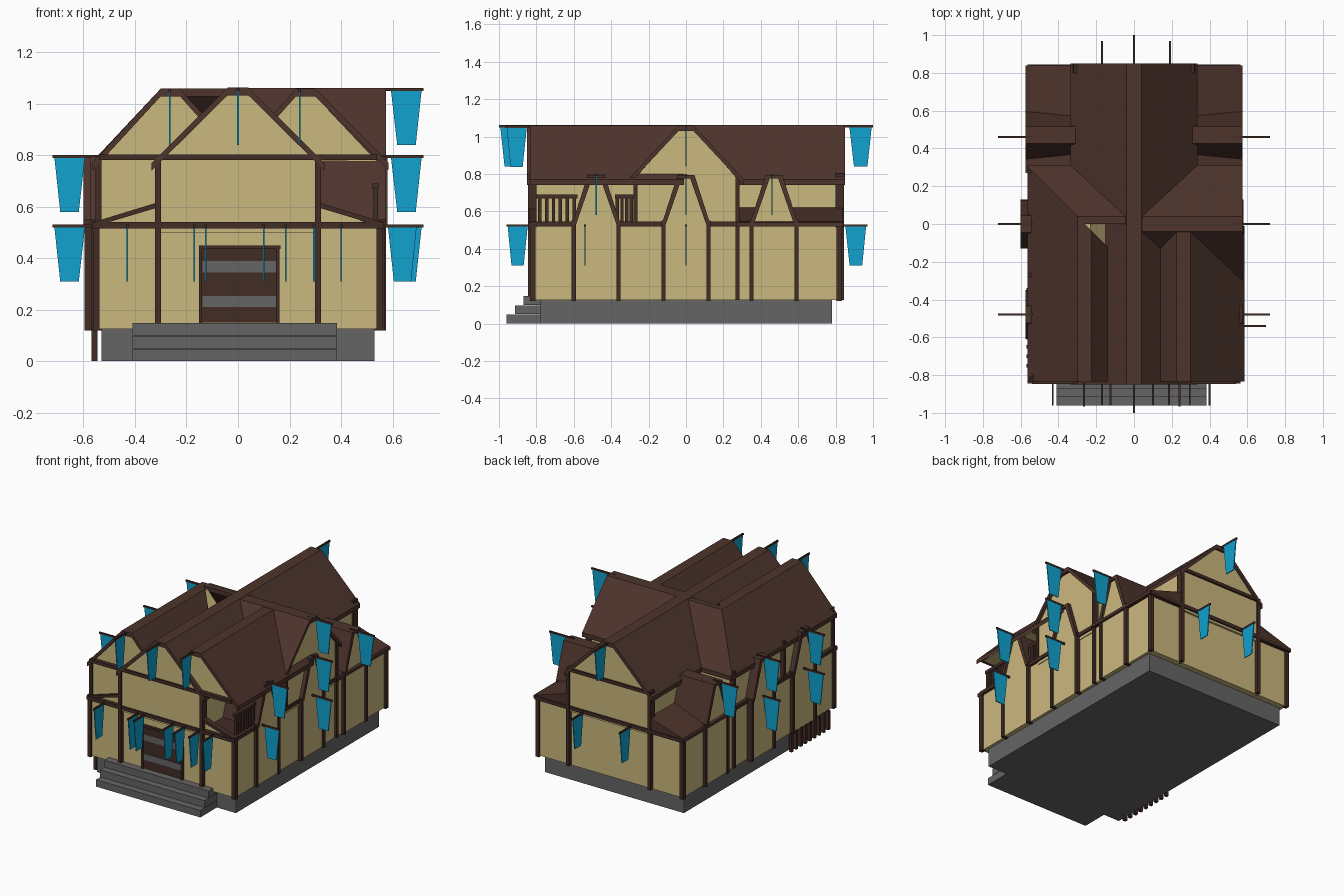
import bpy, bmesh
from mathutils import Vector

if "Cube" in bpy.data.objects:
    bpy.data.objects.remove(bpy.data.objects["Cube"])


def material(name, rgb):
    m = bpy.data.materials.new(name)
    m.use_nodes = True
    m.diffuse_color = (*rgb, 1)
    bsdf = m.node_tree.nodes["Principled BSDF"]
    bsdf.inputs["Base Color"].default_value = (*rgb, 1)
    bsdf.inputs["Roughness"].default_value = 0.9
    return m


PLASTER = material("plaster", (0.6, 0.48, 0.21))
ROOF = material("roof brown", (0.075, 0.034, 0.025))
TIMBER = material("timber brown", (0.055, 0.025, 0.019))
STONE = material("stone grey", (0.13, 0.13, 0.13))
CLOTH = material("banner blue", (0.005, 0.36, 0.62))


def prism(name, mat, axis, profile, a, b, cut=None):
    """Extrude a (u, z) profile from a to b along x or y, with an optional clipping plane."""
    def place(u, t, z):
        return (u, t, z) if axis == "y" else (t, u, z)
    bm = bmesh.new()
    face = bm.faces.new([bm.verts.new(place(u, a, z)) for u, z in profile])
    out = bmesh.ops.extrude_face_region(bm, geom=[face])
    moved = [g for g in out["geom"] if isinstance(g, bmesh.types.BMVert)]
    bmesh.ops.translate(bm, verts=moved, vec=place(0, b - a, 0))
    if cut:
        bmesh.ops.bisect_plane(bm, geom=bm.verts[:] + bm.edges[:] + bm.faces[:],
                               plane_co=cut[0], plane_no=cut[1], clear_outer=True)
    bmesh.ops.recalc_face_normals(bm, faces=bm.faces)
    mesh = bpy.data.meshes.new(name)
    bm.to_mesh(mesh)
    bm.free()
    mesh.materials.append(mat)
    obj = bpy.data.objects.new(name, mesh)
    bpy.context.collection.objects.link(obj)
    return obj


def box(name, mat, x0, x1, y0, y1, z0, z1):
    return prism(name, mat, "y", [(x0, z0), (x1, z0), (x1, z1), (x0, z1)], y0, y1)


def shell(name, axis, line, a, b, drop=0.03, inset=0.0, cut=None, mat=ROOF):
    """Roof skin that follows a profile line."""
    mid = (line[0][0] + line[-1][0]) / 2
    inner = [(u + (inset if u < mid else -inset), z - drop) for u, z in line]
    if inset:
        inner[0], inner[-1] = (inner[0][0], line[0][1]), (inner[-1][0], line[-1][1])
    return prism(name, mat, axis, line + inner[::-1], a, b, cut)


def gable(half, eave, top, flat=0.04, centre=0.0):
    return [(centre - half, eave), (centre - flat, top), (centre + flat, top), (centre + half, eave)]


def walls_under(line, floor):
    return [(line[0][0], floor)] + line + [(line[-1][0], floor)]


# Stone base and steps
box("stone_base", STONE, -0.53, 0.53, -0.78, 0.78, 0, 0.13)
for i in range(3):
    box("front_step", STONE, -0.41, 0.385, -0.96 + i * 0.045, -0.77, i * 0.05, (i + 1) * 0.05 - 0.002)

# Plaster walls
box("lower_walls", PLASTER, -0.55, 0.55, -0.82, 0.82, 0.125, 0.53)
prism("main_upper_walls", PLASTER, "y", walls_under(gable(0.31, 0.775, 1.04), 0.5), -0.835, 0.835)
prism("right_wing_walls", PLASTER, "x", walls_under(gable(0.27, 0.78, 1.04), 0.5), 0, 0.555)
left_profile = [(-0.54, 0.775), (-0.29, 1.04), (-0.23, 1.04), (0, 0.78)]
prism("left_upper_walls", PLASTER, "y", walls_under(left_profile, 0.5), -0.82, 0)
box("left_rear_walls", PLASTER, -0.54, -0.2, -0.01, 0.28, 0.5, 0.775)
prism("right_front_gable", PLASTER, "y", [(-u, z) for u, z in left_profile], -0.82, -0.2)
prism("balcony_parapet", PLASTER, "y", [(0.3, 0.52), (0.55, 0.52), (0.3, 0.61)], -0.82, -0.8)
box("balcony_floor", TIMBER, 0.3, 0.55, -0.8, -0.27, 0.525, 0.535)

# Roofs
shell("main_roof", "y", gable(0.335, 0.77, 1.062), -0.85, 0.85)
shell("right_wing_roof", "x", gable(0.31, 0.77, 1.06), 0, 0.575)
hip = Vector((-0.3, 0.04, 0))
side_line = [(-0.565, 0.77), (-0.3, 1.058), (-0.225, 1.058), (-0.04, 0.85)]
shell("left_front_roof", "y", side_line, -0.835, 0.31, cut=(hip, (1, 1, 0)))
shell("left_hip_roof", "x", [(0, 1.058), (0.04, 1.058), (0.31, 0.77)], -0.56, 0, cut=(hip, (-1, -1, 0)))
shell("right_front_roof", "y", [(0.02 - u if u < -0.5 else -u, z) for u, z in side_line], -0.835, -0.01)
for s in (-1, 1):
    prism("rear_side_roof", ROOF, "y",
          [(s * 0.3, 0.53), (s * 0.575, 0.52), (s * 0.575, 0.54), (s * 0.3, 0.625)], 0.27, 0.84)


# Steep side gables
def side_gable(s, y, reach):
    prism("side_gable_wall", PLASTER, "x", walls_under(gable(0.115, 0.53, 0.775, 0.035, y), 0.125),
          s * 0.3, s * reach)
    shell("side_gable_roof", "x", gable(0.13, 0.53, 0.795, 0.045, y), s * 0.31, s * (reach + 0.015),
          0.02, 0.022)
    for d in (-0.12, 0.12):
        x = sorted((s * (reach - 0.03), s * (reach + 0.01)))
        box("side_gable_post", TIMBER, *x, y + d - 0.011, y + d + 0.011, 0.12, 0.55)


for s in (-1, 1):
    for y in (-0.48, 0.47):
        side_gable(s, y, 0.56)
side_gable(1, 0, 0.565)
side_gable(-1, 0, 0.585)

# Timber frame on the two ends
for s in (-1, 1):
    def y_range(d0, d1):
        return sorted((s * d0, s * d1))
    box("end_low_beam", TIMBER, -0.565, 0.565, *y_range(0.8, 0.845), 0.515, 0.54)
    box("end_high_beam", TIMBER, -0.54 if s < 0 else -0.32, 0.54 if s < 0 else 0.32,
        *y_range(0.8, 0.848), 0.78, 0.802)
    for x in (-0.31, 0.31):
        box("end_post", TIMBER, x - 0.012, x + 0.012, *y_range(0.8, 0.846), 0.125, 0.79)
    for x in (-0.55, 0.55):
        box("corner_post", TIMBER, x - 0.013, x + 0.013, *y_range(0.805, 0.835), 0.12, 0.53)
        t = 1 if x > 0 else -1
        prism("end_brace", TIMBER, "y",
              [(t * 0.31, 0.597), (t * 0.56, 0.522), (t * 0.56, 0.54), (t * 0.31, 0.617)], s * 0.8, s * 0.84)
box("left_front_upper_post", TIMBER, -0.553, -0.53, -0.833, -0.81, 0.53, 0.79)

# Timber frame on the two long sides
for s in (-1, 1):
    x = sorted((s * 0.53, s * 0.565))
    for a, b in ((-0.83, -0.6), (-0.36, -0.12), (0.12, 0.35), (0.59, 0.83)):
        box("side_beam", TIMBER, *x, a, b, 0.52, 0.545)
    box("wing_post", TIMBER, *x, 0.265, 0.285, 0.125, 0.79)
    box("wing_upper_post", TIMBER, *x, -0.28, -0.26, 0.53, 0.79)

# Balcony railing, and the row of low posts on the other side
for a, b, n in ((-0.8, -0.58, 6), (-0.38, -0.28, 4)):
    box("balcony_rail", TIMBER, 0.52, 0.545, a, b, 0.67, 0.69)
    for i in range(n):
        y = a + (b - a) * (i + 0.5) / n
        box("baluster", TIMBER, 0.525, 0.543, y - 0.009, y + 0.009, 0.535, 0.68)
for i in range(9):
    y = -0.75 + i * 0.05
    box("low_side_post", TIMBER, -0.568, -0.546, y - 0.01, y + 0.01, 0, 0.13)

# Door with bands
box("door", TIMBER, -0.145, 0.16, -0.828, -0.8, 0.15, 0.45)
box("door_lintel", TIMBER, -0.15, 0.165, -0.838, -0.8, 0.435, 0.45)
for x in (-0.145, 0.155):
    box("door_jamb", TIMBER, x - 0.006, x + 0.006, -0.838, -0.8, 0.145, 0.45)
for z in (0.21, 0.345):
    box("door_band", STONE, -0.138, 0.148, -0.833, -0.825, z, z + 0.043)


# Banners hanging from rods
def banner(x, y, z, axis, s, length=0.15):
    start = x if axis == "x" else y
    across = y if axis == "x" else x
    a, b = across - 0.005, across + 0.005
    tip = start + s * length
    prism("banner_rod", TIMBER, axis_across(axis),
          [(start - s * 0.04, z - 0.006), (tip, z - 0.006), (tip, z + 0.006), (start - s * 0.04, z + 0.006)], a, b)
    cloth = [(0.16, -0.006), (0.95, -0.006), (0.8, -0.215), (0.32, -0.215)]
    prism("banner_cloth", CLOTH, axis_across(axis),
          [(start + s * length * u, z + d) for u, d in cloth], across - 0.003, across + 0.003)


def axis_across(axis):
    return "y" if axis == "x" else "x"


for s in (-1, 1):
    for y in (-0.48, 0, 0.46):
        banner(s * 0.57, y, 0.795, "x", s)
    banner(s * 0.57, 0, 0.525, "x", s)
banner(0.57, 0, 1.055, "x", 1)
banner(0.56, -0.54, 0.525, "x", 1, 0.14)
banner(-0.57, -0.48, 0.525, "x", -1)
for s in (-1, 1):
    banner(0, s * 0.85, 1.055, "y", s)
for x in (-0.265, 0.24):
    banner(x, -0.83, 1.052, "y", -1, 0.135)
for x in (-0.43, -0.17, -0.125, 0.1, 0.185, 0.295, 0.4):
    banner(x, -0.825, 0.525, "y", -1, 0.135)
for x in (-0.17, 0.19):
    banner(x, 0.83, 0.525, "y", 1, 0.14)
